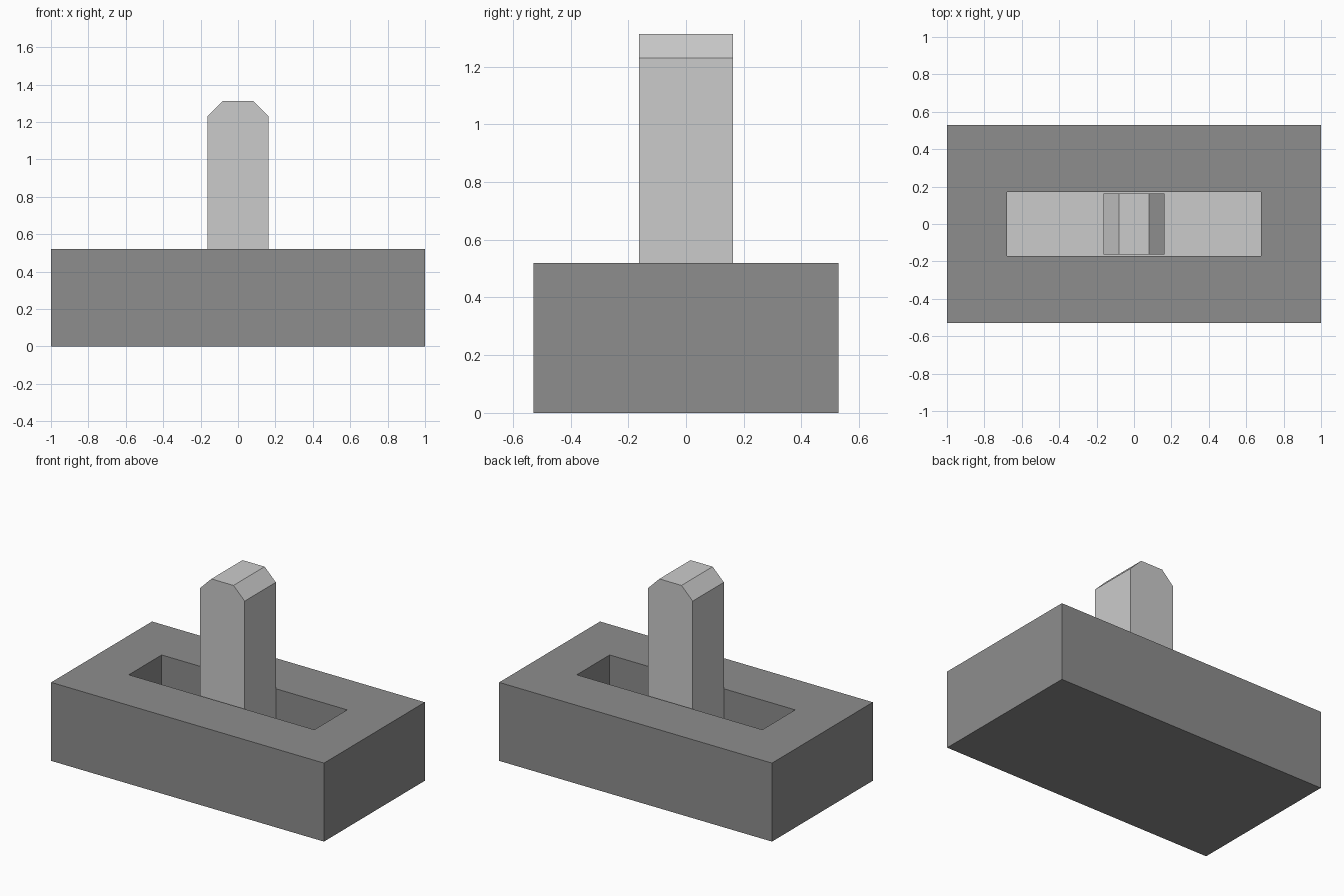
import bpy, bmesh

if "Cube" in bpy.data.objects:
    bpy.data.objects.remove(bpy.data.objects["Cube"])


def material(name, grey):
    mat = bpy.data.materials.new(name)
    mat.diffuse_color = (grey, grey, grey, 1)
    mat.use_nodes = True
    mat.node_tree.nodes["Principled BSDF"].inputs["Base Color"].default_value = mat.diffuse_color
    return mat


def finish(bm, name, mats):
    bmesh.ops.recalc_face_normals(bm, faces=bm.faces)
    mesh = bpy.data.meshes.new(name)
    bm.to_mesh(mesh)
    bm.free()
    for m in mats:
        mesh.materials.append(m)
    obj = bpy.data.objects.new(name, mesh)
    bpy.context.collection.objects.link(obj)
    return obj


dark = material("dark_grey", 0.27)
light = material("light_grey", 0.8)

X, Y, H = 1.0, 0.528, 0.52       # housing half sizes and height
SX, SY, FLOOR = 0.68, 0.172, 0.2  # slot half sizes and floor height

# Housing: stacked rectangular loops run up the outside and down into the slot
bm = bmesh.new()
loops = []
for hx, hy, z in [(X, Y, 0), (X, Y, H), (SX, SY, H), (SX, SY, FLOOR)]:
    loops.append([bm.verts.new((sx * hx, sy * hy, z))
                  for sx, sy in [(-1, -1), (1, -1), (1, 1), (-1, 1)]])
for a, b in zip(loops, loops[1:]):
    for i in range(4):
        j = (i + 1) % 4
        bm.faces.new((a[i], a[j], b[j], b[i]))
bm.faces.new(loops[0][::-1])
slot_floor = bm.faces.new(loops[-1])
slot_floor.material_index = 1
finish(bm, "housing", [dark, light])

# Lever: chamfered profile extruded front to back
W, TOP, C = 0.163, 1.312, 0.082
half = [(W, FLOOR), (W, TOP - C), (W - C, TOP)]
profile = half + [(-x, z) for x, z in reversed(half)]
bm = bmesh.new()
face = bm.faces.new([bm.verts.new((x, -W, z)) for x, z in profile])
ext = bmesh.ops.extrude_face_region(bm, geom=[face])
bmesh.ops.translate(bm, vec=(0, 2 * W, 0),
                    verts=[v for v in ext["geom"] if isinstance(v, bmesh.types.BMVert)])
finish(bm, "lever", [light])
